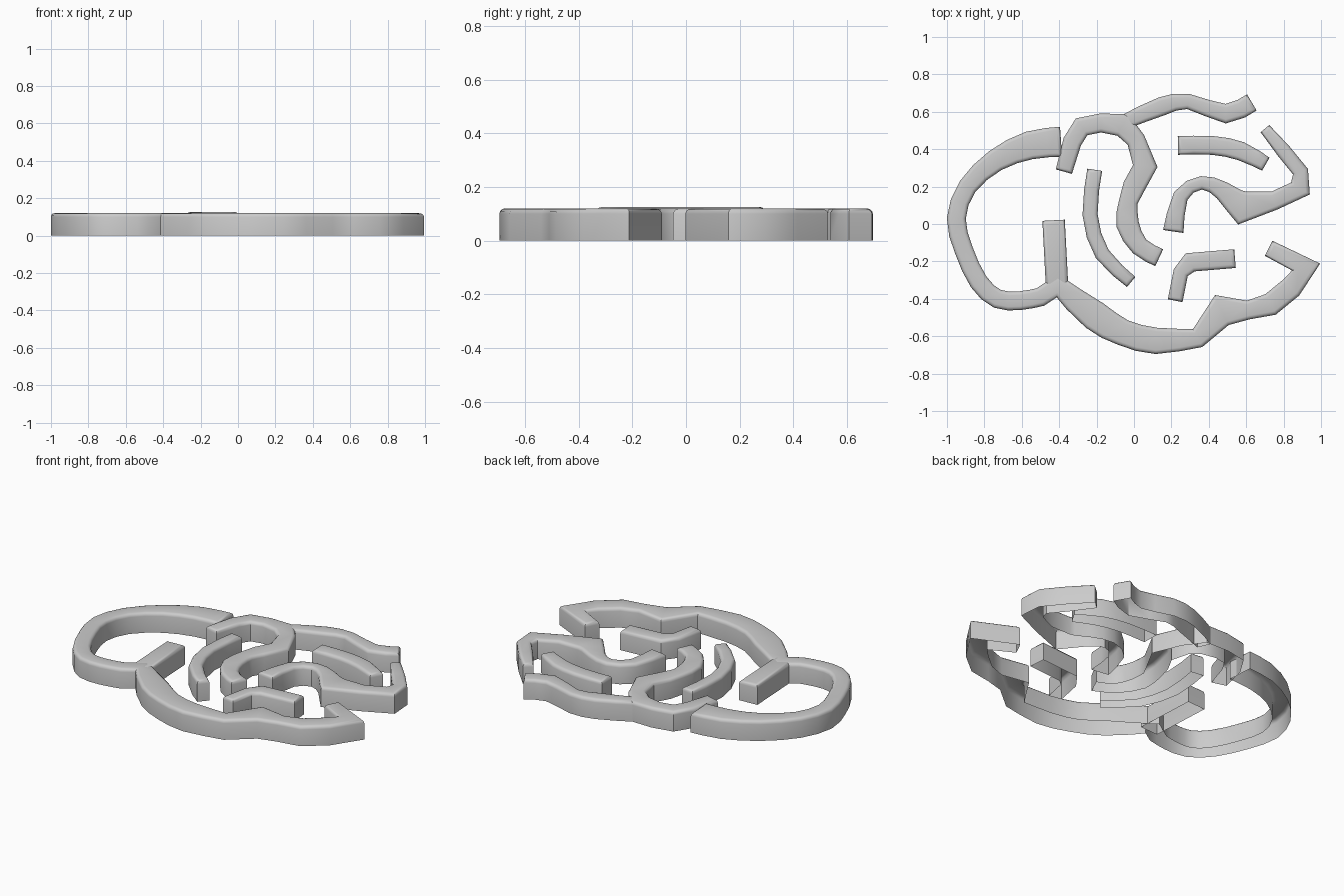
import bpy
import bmesh
from math import sin, cos, pi
from mathutils import Vector

if "Cube" in bpy.data.objects:
    bpy.data.objects.remove(bpy.data.objects["Cube"], do_unlink=True)

# One plain grey for every wall
grey_colour = (.6, .6, .6, 1)
grey = bpy.data.materials.new("plain_grey")
grey.use_nodes = True
grey.diffuse_color = grey_colour
grey.node_tree.nodes["Principled BSDF"].inputs["Base Color"].default_value = grey_colour

WALL_HEIGHT = .12
RIM_RADIUS = .02
RIM_STEPS = 3
USUAL_HALF_WIDTH = .05


def path(*points):
    """Centreline points as vectors; the third component is the half width."""
    return [Vector((x, y, half[0] if half else USUAL_HALF_WIDTH))
            for x, y, *half in points]


def curve(*points):
    """Centreline with an extra point on a smooth curve halfway along each span."""
    base = path(*points)
    last = len(base) - 1
    result = []
    for index in range(last):
        before = base[max(index - 1, 0)]
        start, end = base[index], base[index + 1]
        after = base[min(index + 2, last)]
        result += [start, (start + end) * .5 + (start + end - before - after) / 16]
    return result + [base[last]]


def ribbon_outline(centreline):
    """Offset a centreline to both sides with mitred corners."""
    last = len(centreline) - 1
    left_side, right_side = [], []
    for index, point in enumerate(centreline):
        here = point.xy
        arriving = (here - centreline[max(index - 1, 0)].xy).normalized()
        leaving = (centreline[min(index + 1, last)].xy - here).normalized()
        along = (arriving + leaving).normalized()
        across = Vector((-along.y, along.x))
        straight = arriving if index else leaving
        offset = across * point.z / max(along.dot(straight), .5)
        left_side.append(here + offset)
        right_side.append(here - offset)
    return right_side + left_side[::-1]


def build_wall(name, centreline, height=WALL_HEIGHT):
    """Raise a ribbon into a wall with a rounded rim and an open base."""
    bm = bmesh.new()
    shoulder = height - RIM_RADIUS
    top = bm.faces.new([bm.verts.new((spot.x, spot.y, shoulder))
                        for spot in ribbon_outline(centreline)])
    bm.normal_update()

    # Sides dropped down to the ground
    sides = bmesh.ops.extrude_edge_only(bm, edges=list(top.edges))
    for item in sides["geom"]:
        if isinstance(item, bmesh.types.BMVert):
            item.co.z = 0

    # Rounded rim from successive insets along a quarter circle
    angles = [pi / 2 * step / RIM_STEPS for step in range(RIM_STEPS + 1)]
    for previous, angle in zip(angles, angles[1:]):
        bm.normal_update()
        bmesh.ops.inset_region(
            bm, faces=[top], use_boundary=True, use_even_offset=True,
            thickness=RIM_RADIUS * (cos(previous) - cos(angle)))
        for vert in top.verts:
            vert.co.z = shoulder + RIM_RADIUS * sin(angle)
    bmesh.ops.triangulate(bm, faces=[top])
    bm.normal_update()

    mesh = bpy.data.meshes.new(name)
    bm.to_mesh(mesh)
    bm.free()
    mesh.materials.append(grey)
    wall = bpy.data.objects.new(name, mesh)
    bpy.context.collection.objects.link(wall)
    bpy.ops.object.select_all(action="DESELECT")
    wall.select_set(True)
    bpy.context.view_layer.objects.active = wall
    bpy.ops.object.shade_smooth_by_angle(angle=pi / 5)


# Left loop running on into the lower wall and its hooked end
left_loop = curve((-.39, .44, .08), (-.56, .42, .075), (-.74, .34, .06), (-.89, .2),
                  (-.95, .03), (-.91, -.14), (-.83, -.31), (-.73, -.4),
                  (-.61, -.41), (-.5, -.39))
lower_run = curve((-.41, -.33), (-.21, -.49, .08), (-.06, -.58, .07),
                  (.12, -.625, .07), (.34, -.61))
hooked_end = path((.47, -.46, .08), (.61, -.46), (.73, -.43, .06), (.84, -.34, .06),
                  (.92, -.23), (.72, -.13, .045))
build_wall("outer_wall", left_loop + lower_run + hooked_end)
build_wall("left_stub", path((-.41, -.36, .06), (-.43, .02, .06)))

# Upper wall with its winding middle leg, and the wavy arm beside it
short_leg = path((-.375, .28, .045), (-.33, .44), (-.28, .52), (-.18, .54))
middle_leg = path((-.06, .53, .06), (.01, .45), (.06, .31, .06), (0, .2, .06))
middle_foot = curve((-.03, .12), (-.035, 0, .06), (.03, -.12), (.135, -.18))
build_wall("upper_wall", short_leg + middle_leg + middle_foot)
build_wall("upper_arm", curve((-.04, .55, .04), (.15, .63), (.29, .655, .04),
                              (.49, .59), (.63, .65)))

# Slightly taller curved wall left of the middle
build_wall("inner_arc", curve((-.21, .29, .04), (-.235, .05, .04), (-.17, -.16, .04),
                              (-.015, -.31, .035)), WALL_HEIGHT + .006)

# Hooked wall on the right: bent upright, then a curl towards the middle
bent_upright = path((.7, .51, .03), (.8, .39, .04), (.89, .28, .04), (.89, .19),
                    (.75, .125))
inward_curl = curve((.58, .085, .08), (.47, .18), (.36, .22, .035), (.25, .15, .04),
                    (.21, -.04, .055))
build_wall("right_hook", bent_upright + inward_curl)

# Two short bent walls
build_wall("upper_bar", curve((.235, .42), (.42, .42), (.57, .39), (.705, .32, .04)))
build_wall("lower_bar", path((.54, -.185), (.3, -.205), (.25, -.26, .04),
                             (.22, -.41, .04)))
